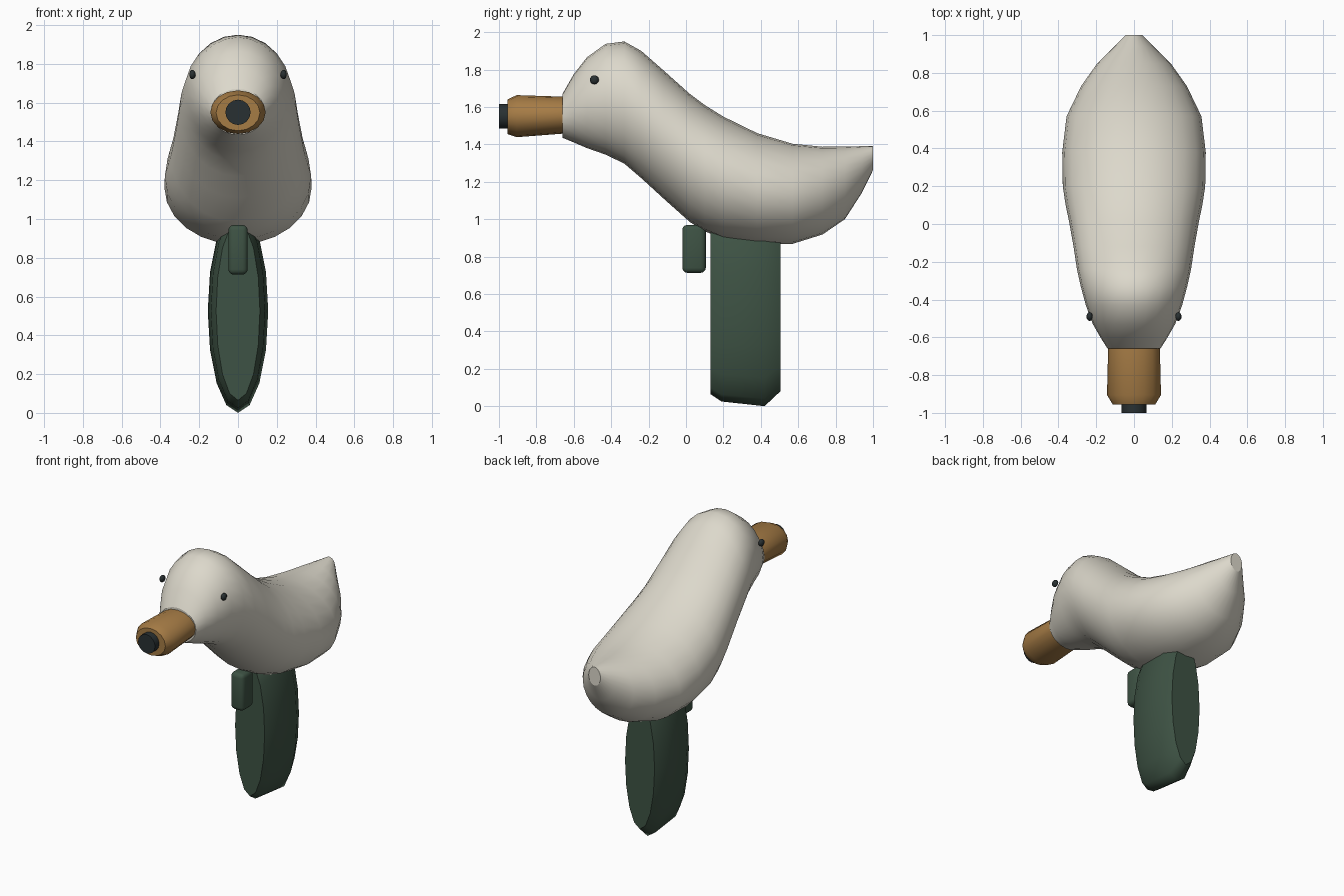
import bpy, bmesh, math
from mathutils import Matrix

if "Cube" in bpy.data.objects:
    bpy.data.objects.remove(bpy.data.objects["Cube"])


def material(name, rgb):
    m = bpy.data.materials.new(name)
    m.diffuse_color = (*rgb, 1)
    m.use_nodes = True
    m.node_tree.nodes["Principled BSDF"].inputs["Base Color"].default_value = m.diffuse_color
    return m


WHITE = material("warm white", (0.72, 0.69, 0.60))
ORANGE = material("ochre", (0.38, 0.20, 0.06))
GREEN = material("dark green", (0.048, 0.086, 0.058))
DARK = material("near black", (0.022, 0.030, 0.032))


def finish(bm, name, mat):
    bmesh.ops.recalc_face_normals(bm, faces=bm.faces)
    me = bpy.data.meshes.new(name)
    bm.to_mesh(me)
    bm.free()
    me.materials.append(mat)
    ob = bpy.data.objects.new(name, me)
    bpy.context.collection.objects.link(ob)
    return ob


def loft(name, mat, sections, sides):
    """Elliptical rings along y; each section is (y, bottom z, top z, half width)."""
    bm = bmesh.new()
    rings = []
    for y, z0, z1, w in sections:
        ring = []
        for i in range(sides):
            a = math.tau * i / sides
            ring.append(bm.verts.new((w * math.sin(a), y,
                                      (z0 + z1) / 2 + (z1 - z0) / 2 * math.cos(a))))
        rings.append(ring)
    for a, b in zip(rings, rings[1:]):
        for i in range(sides):
            j = (i + 1) % sides
            bm.faces.new((a[i], a[j], b[j], b[i])).smooth = True
    # flat, crisp end caps
    for ring in (rings[0], rings[-1]):
        cap = bm.faces.new(ring)
        for e in cap.edges:
            e.smooth = False
    return finish(bm, name, mat)


# Duck-shaped body: head, neck, belly and upturned tail
loft("duck_body", WHITE, [
    (-0.66, 1.435, 1.67, 0.14),
    (-0.60, 1.41, 1.775, 0.178),
    (-0.53, 1.38, 1.865, 0.218),
    (-0.43, 1.345, 1.937, 0.255),
    (-0.33, 1.297, 1.95, 0.282),
    (-0.24, 1.22, 1.90, 0.302),
    (-0.12, 1.11, 1.795, 0.32),
    (0.02, 0.985, 1.67, 0.345),
    (0.10, 0.935, 1.61, 0.362),
    (0.20, 0.895, 1.548, 0.377),
    (0.38, 0.868, 1.46, 0.38),
    (0.57, 0.868, 1.403, 0.357),
    (0.73, 0.918, 1.387, 0.28),
    (0.85, 1.0, 1.388, 0.195),
    (0.94, 1.14, 1.39, 0.105),
    (1.00, 1.262, 1.39, 0.045),
], 24)

# Beak and muzzle
loft("beak", ORANGE, [
    (-0.60, 1.457, 1.655, 0.135),
    (-0.66, 1.457, 1.655, 0.137),
    (-0.905, 1.438, 1.663, 0.143),
    (-0.955, 1.455, 1.64, 0.113),
], 16)
loft("muzzle", DARK, [(-0.93, 1.485, 1.615, 0.065), (-1.0, 1.485, 1.615, 0.065)], 16)

# Lens-section grip
loft("grip", GREEN, [
    (0.13, 0.065, 0.985, 0.113),
    (0.19, 0.025, 1.025, 0.14),
    (0.42, 0.0, 1.05, 0.156),
    (0.505, 0.08, 0.97, 0.113),
], 16)

# Trigger
bm = bmesh.new()
bmesh.ops.create_cube(bm, size=1, matrix=Matrix.Translation((0, 0.043, 0.841))
                      @ Matrix.Diagonal((0.1, 0.126, 0.256, 1)))
bmesh.ops.bevel(bm, geom=bm.edges[:], offset=0.027, segments=3, profile=0.5, affect='EDGES')
for f in bm.faces:
    f.smooth = True
finish(bm, "trigger", GREEN)

# Eyes
for side, label in ((-1, "left"), (1, "right")):
    bm = bmesh.new()
    bmesh.ops.create_uvsphere(bm, u_segments=10, v_segments=8, radius=0.024,
                              matrix=Matrix.Translation((side * 0.235, -0.49, 1.745))
                              @ Matrix.Diagonal((0.7, 1, 1, 1)))
    for f in bm.faces:
        f.smooth = True
    finish(bm, label + "_eye", DARK)
